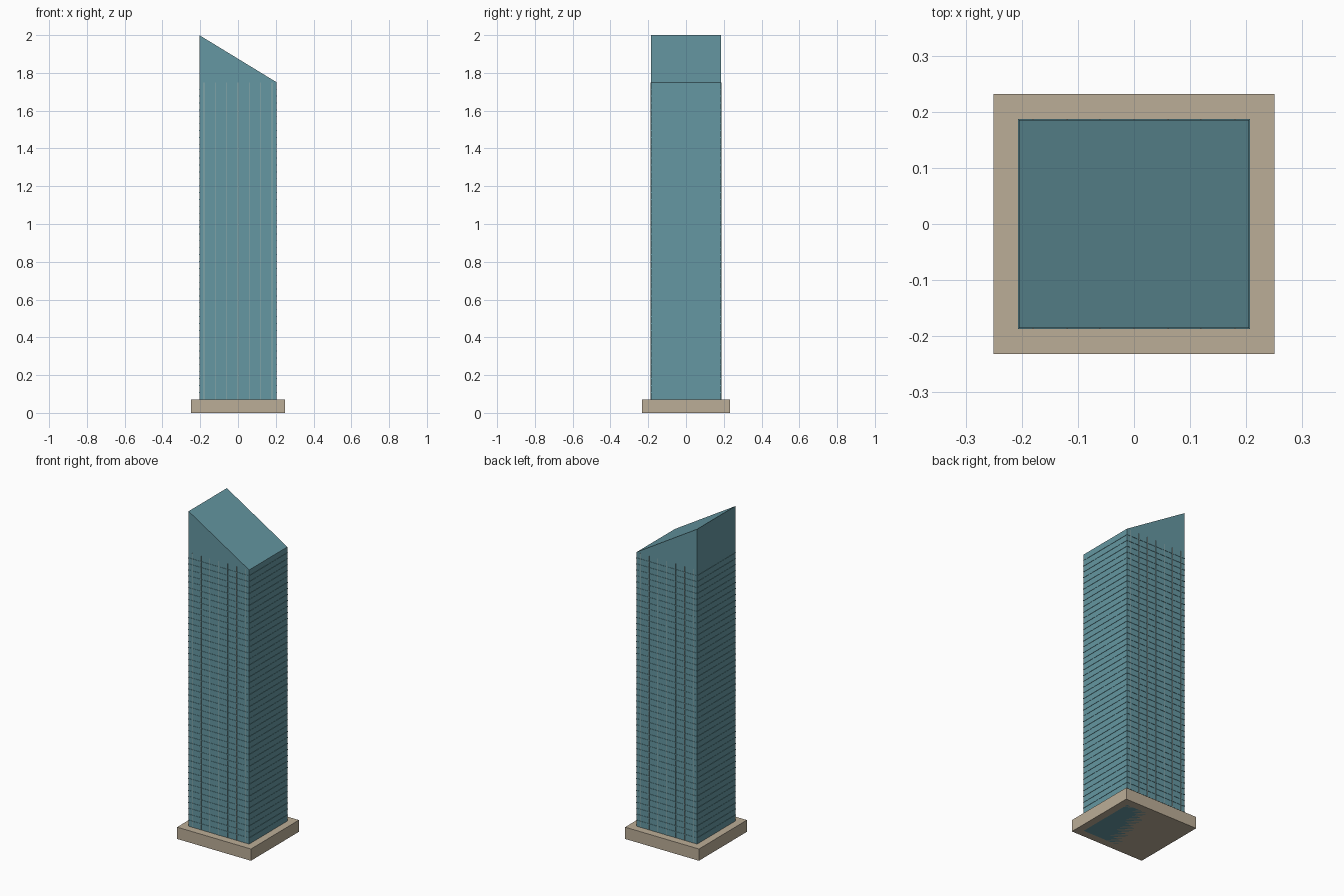
import bpy, bmesh

if "Cube" in bpy.data.objects:
    bpy.data.objects.remove(bpy.data.objects["Cube"])


def material(name, color):
    m = bpy.data.materials.new(name)
    m.diffuse_color = color
    m.use_nodes = True
    m.node_tree.nodes["Principled BSDF"].inputs["Base Color"].default_value = m.diffuse_color
    return m


glass = material("teal_glass", (0.13, 0.31, 0.36, 1))
stone = material("tan_stone", (0.50, 0.42, 0.31, 1))
metal = material("pale_metal", (0.30, 0.42, 0.42, 1))


def finish(name, bm, mat):
    bmesh.ops.recalc_face_normals(bm, faces=bm.faces)
    mesh = bpy.data.meshes.new(name)
    bm.to_mesh(mesh)
    bm.free()
    mesh.materials.append(mat)
    obj = bpy.data.objects.new(name, mesh)
    bpy.context.collection.objects.link(obj)


def add_box(bm, x0, x1, y0, y1, z0, z1):
    verts = bmesh.ops.create_cube(bm, size=1)["verts"]
    for v in verts:
        v.co.x = x1 if v.co.x > 0 else x0
        v.co.y = y1 if v.co.y > 0 else y0
        v.co.z = z1 if v.co.z > 0 else z0
    return verts


HX, HY = 0.205, 0.185        # tower half width and half depth
BASE, EAVE, PEAK = 0.072, 1.75, 2.0
OUT = 0.002                  # how far the trim stands proud

# plinth
bm = bmesh.new()
add_box(bm, -0.25, 0.25, -0.232, 0.232, 0, BASE)
finish("plinth", bm, stone)

# tower body with a single sloped roof
bm = bmesh.new()
for v in add_box(bm, -HX, HX, -HY, HY, 0, EAVE):
    if v.co.z > 1 and v.co.x < 0:
        v.co.z = PEAK
finish("tower_body", bm, glass)

# floor bands around the tower
bm = bmesh.new()
floors = 46
for i in range(1, floors):
    z = BASE + (EAVE - BASE) * i / floors
    add_box(bm, -HX - OUT, HX + OUT, -HY - OUT, HY + OUT, z - 0.002, z + 0.002)
finish("floor_bands", bm, glass)

# vertical fins on the front and back
bm = bmesh.new()
for i in range(-3, 4):
    x = i * 0.06
    for s in (-1, 1):
        y0, y1 = sorted((s * (HY - 0.002), s * (HY + OUT + 0.0005)))
        add_box(bm, x - 0.0015, x + 0.0015, y0, y1, BASE, EAVE)
finish("facade_fins", bm, metal)
